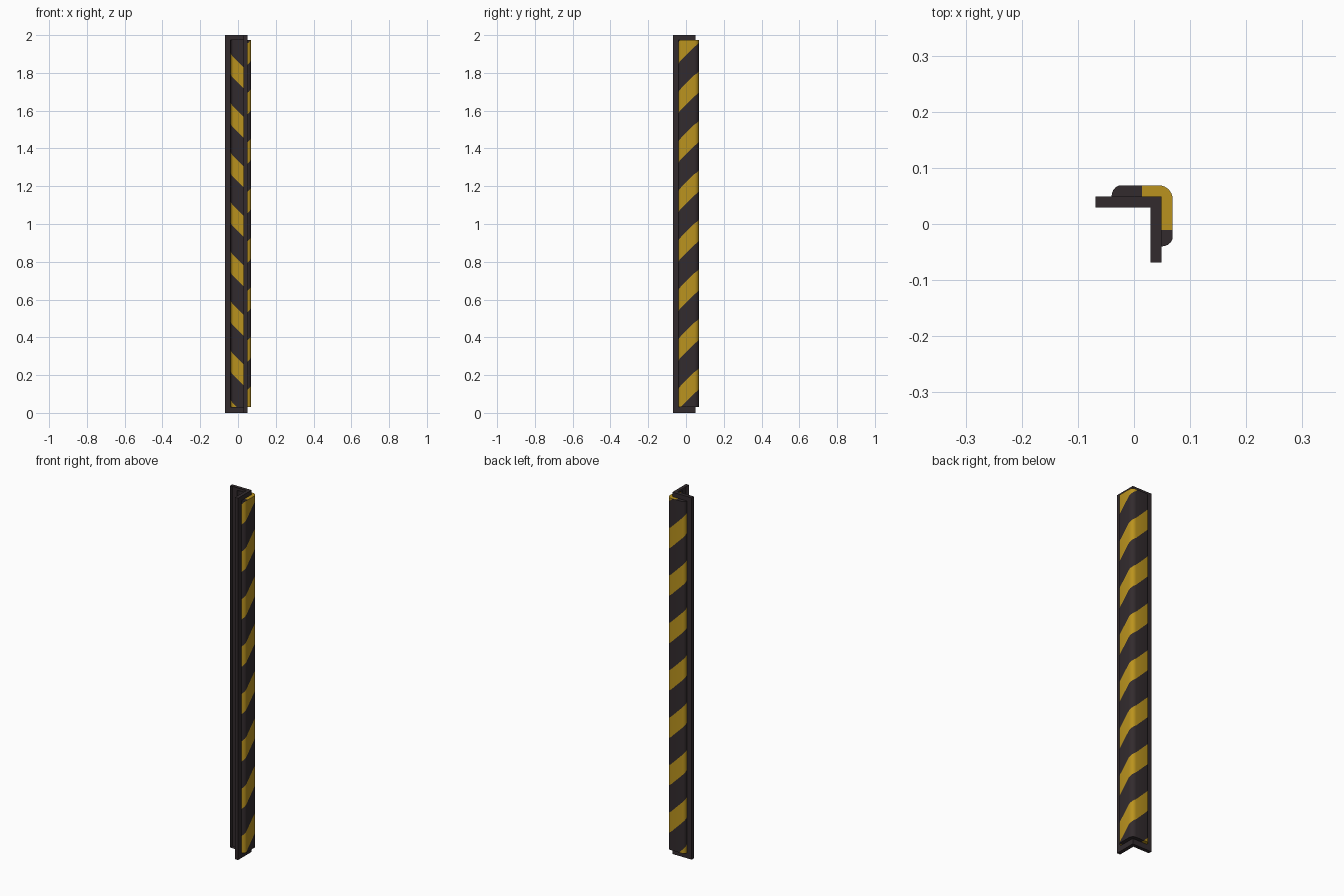
import bpy, bmesh, math

if "Cube" in bpy.data.objects:
    bpy.data.objects.remove(bpy.data.objects["Cube"])


def material(name, rgb):
    m = bpy.data.materials.new(name)
    m.diffuse_color = (*rgb, 1)
    m.use_nodes = True
    m.node_tree.nodes["Principled BSDF"].inputs["Base Color"].default_value = m.diffuse_color
    return m


DARK = material("dark_rubber", (0.032, 0.024, 0.027))
YELLOW = material("warning_yellow", (0.49, 0.29, 0.013))


def make_object(name, bm, mats):
    me = bpy.data.meshes.new(name)
    bm.to_mesh(me)
    bm.free()
    for m in mats:
        me.materials.append(m)
    ob = bpy.data.objects.new(name, me)
    bpy.context.collection.objects.link(ob)
    return ob


OUT, FACE, BACK = 0.069, 0.049, 0.0295    # bumper skin, bar face, bar back
END, Z0, Z1 = -0.04, 0.03, 1.975          # bumper free edge, bottom and top

bm = bmesh.new()


def face(pts, mat=0):
    clean = [p for i, p in enumerate(pts) if math.dist(p, pts[i - 1]) > 1e-6]
    if len(clean) >= 3:
        f = bm.faces.new([bm.verts.new(p) for p in clean])
        f.material_index = mat


def both(pts):
    """Add a face and its mirror across the diagonal."""
    face(pts)
    face([(y, x, z) for x, y, z in reversed(pts)])


# Angle bar: an open-backed shell, with an opening behind the bumper
for y0, y1, z0, z1 in [(-OUT, END, 0, 2), (END, FACE, 0, Z0), (END, FACE, Z1, 2)]:
    both([(FACE, y0, z0), (FACE, y1, z0), (FACE, y1, z1), (FACE, y0, z1)])
both([(BACK, -OUT, 0), (FACE, -OUT, 0), (FACE, -OUT, 2), (BACK, -OUT, 2)])
for z, step in ((0, -1), (2, 1)):
    both([(BACK, -OUT, z), (FACE, -OUT, z), (FACE, FACE, z), (BACK, BACK, z)][::step])
bmesh.ops.remove_doubles(bm, verts=bm.verts, dist=1e-5)
make_object("angle_bar", bm, [DARK])

# Bumper stations: (outer point, inner point, distance along the wrap)
LEN, R, C = 0.195, 0.025, 0.044
half = []
for i in range(6):                                   # rounded free end
    a = math.pi / 2 * i / 5
    x, y = FACE + .020 * math.sin(a), END + .017 * (1 - math.cos(a))
    half.append(((x, y), (FACE, y), .017 - .018 * (math.pi / 2 - a)))
for i in range(5):                                   # first half of the rounded corner
    a = math.pi / 4 * i / 4
    half.append(((C + R * math.cos(a), C + R * math.sin(a)), (FACE, FACE if i else C),
                 .084 + (LEN / 2 - .084) * i / 4))
stations = half + [(o[::-1], n[::-1], LEN - u) for o, n, u in reversed(half[:-1])]

# Diagonal stripe bands in (height - wrap distance)
PERIOD, START, WIDTH = 0.262, 0.02, 0.112
bands = []
for k in range(-2, 9):
    lo = START + k * PERIOD
    bands += [(lo, lo + WIDTH, 1), (lo + WIDTH, lo + PERIOD, 0)]


def clip(poly, limit, sign):
    """Keep the part of a polygon on one side of a height."""
    out = []
    for p, q in zip(poly, poly[1:] + poly[:1]):
        dp, dq = sign * (p[2] - limit), sign * (q[2] - limit)
        if dp >= 0:
            out.append(p)
        if dp * dq < 0:
            t = dp / (dp - dq)
            out.append(tuple(a + (b - a) * t for a, b in zip(p, q)))
    return out


def mix(p, q, t):
    return (p[0] + (q[0] - p[0]) * t, p[1] + (q[1] - p[1]) * t)


# Bumper skin, open towards the bar
bm = bmesh.new()
for (p, _, up), (q, _, uq) in zip(stations, stations[1:]):
    for lo, hi, mat in bands:
        quad = [(*p, lo + up), (*q, lo + uq), (*q, hi + uq), (*p, hi + up)]
        quad = clip(clip(quad, Z0, 1), Z1, -1)
        if quad:
            face(quad, mat)

# Bumper end caps, striped the same way
for z in (Z0, Z1):
    for (o1, n1, u1), (o2, n2, u2) in zip(stations, stations[1:]):
        for lo, hi, mat in bands:
            level = z + (0.02 if z == Z1 else 0)
            ta = max(0, (level - hi - u1) / (u2 - u1))
            tb = min(1, (level - lo - u1) / (u2 - u1))
            if tb - ta > 1e-4:
                quad = [(*mix(o1, o2, ta), z), (*mix(o1, o2, tb), z),
                        (*mix(n1, n2, tb), z), (*mix(n1, n2, ta), z)]
                face(quad if z == Z1 else quad[::-1], mat)

bmesh.ops.remove_doubles(bm, verts=bm.verts, dist=1e-5)
bumper = make_object("striped_bumper", bm, [DARK, YELLOW])
bpy.context.view_layer.objects.active = bumper
bumper.select_set(True)
bpy.ops.object.shade_smooth_by_angle(angle=math.radians(35))
